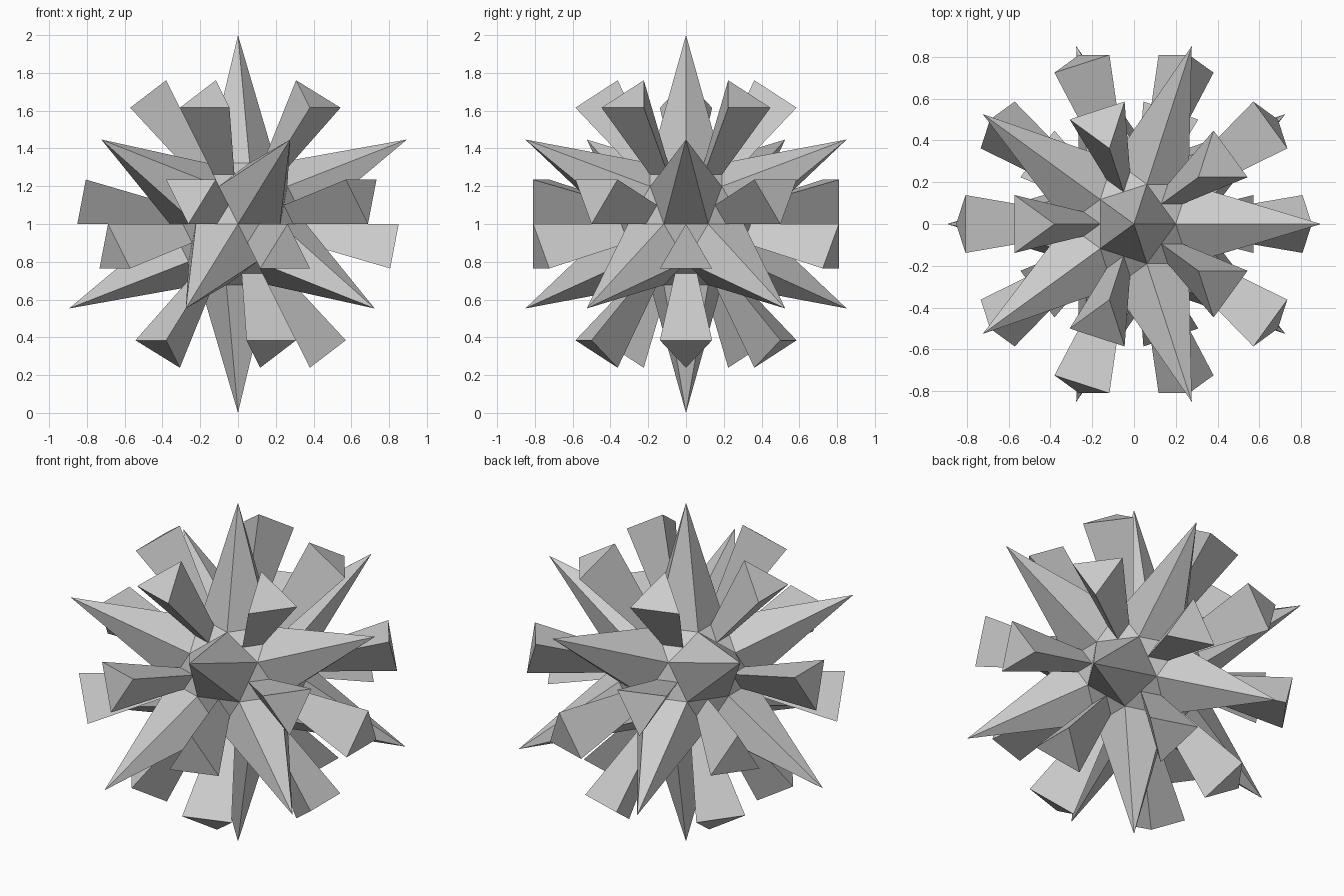
import bpy, bmesh
from math import sin, cos, pi, sqrt
from itertools import combinations
from mathutils import Vector

if "Cube" in bpy.data.objects:
    bpy.data.objects.remove(bpy.data.objects["Cube"])

CORE = 0.446                     # core size relative to the spike-tip shell
STUD = 1.0515                    # stud ends relative to the same shell
CENTRE = Vector((0, 0, 1))

# Twelve spike tips: icosahedron corners on a unit sphere
h, r = 1 / sqrt(5), 2 / sqrt(5)
tips = [Vector((0, 0, 1)), Vector((0, 0, -1))]
for k in range(5):
    a = 2 * pi * k / 5
    tips.append(Vector((r * cos(a), r * sin(a), h)))
    tips.append(Vector((-r * cos(a), -r * sin(a), -h)))

bm = bmesh.new()


def face(*points):
    bm.faces.new([bm.verts.new(p + CENTRE) for p in points])


# Each icosahedron face carries one flared triangular stud between three spikes
for tri in combinations(tips, 3):
    if any((p - q).length > 1.1 for p, q in combinations(tri, 2)):
        continue
    a, b, c = tri
    if (b - a).cross(c - a).dot(a) < 0:
        tri = (a, c, b)
    edge = [(tri[i] + tri[(i + 1) % 3]) / 2 for i in range(3)]
    mid = [(edge[i - 1] + edge[i]) / 2 for i in range(3)]
    for i in range(3):
        j = (i + 1) % 3
        # spike side
        face(tri[i], edge[i] * CORE, mid[i] * CORE, edge[i - 1] * CORE)
        # exposed corner of the core
        face(edge[i] * CORE, mid[j] * CORE, mid[i] * CORE)
        # stud side
        face(mid[i] * CORE, mid[j] * CORE, mid[j] * STUD, mid[i] * STUD)
    # stud end
    face(*[m * STUD for m in mid])

bmesh.ops.remove_doubles(bm, verts=bm.verts, dist=1e-4)
bmesh.ops.recalc_face_normals(bm, faces=bm.faces)
mesh = bpy.data.meshes.new("spiked_ball")
bm.to_mesh(mesh)
bm.free()
bpy.context.collection.objects.link(bpy.data.objects.new("spiked_ball", mesh))
